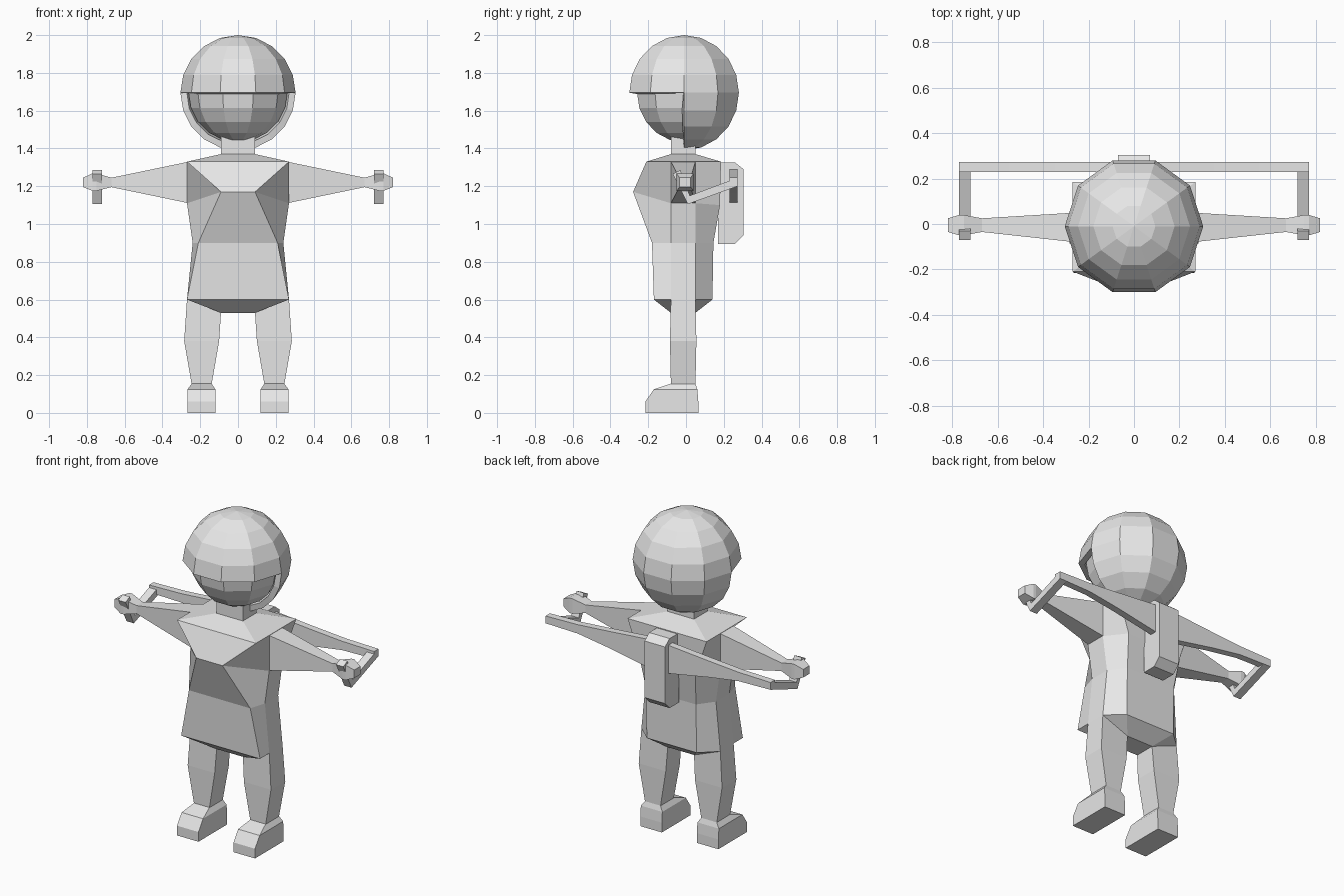
import bpy, bmesh
from mathutils import Matrix

if "Cube" in bpy.data.objects:
    bpy.data.objects.remove(bpy.data.objects["Cube"])

grey = bpy.data.materials.new("plain grey")
grey.use_nodes = True
COLOR = (0.8, 0.8, 0.8, 1)
grey.diffuse_color = COLOR
grey.node_tree.nodes["Principled BSDF"].inputs["Base Color"].default_value = COLOR


def finish(bm, name, mirror=False):
    bmesh.ops.recalc_face_normals(bm, faces=bm.faces)
    mesh = bpy.data.meshes.new(name)
    bm.to_mesh(mesh)
    bm.free()
    mesh.materials.append(grey)
    ob = bpy.data.objects.new(name, mesh)
    bpy.context.collection.objects.link(ob)
    if mirror:
        ob.modifiers.new("mirror", "MIRROR").use_mirror_merge = False
    return ob


def loft(name, rings, mirror=False):
    """Skin equal-length rings of points and cap both ends."""
    bm = bmesh.new()
    loops = [[bm.verts.new(p) for p in ring] for ring in rings]
    n = len(loops[0])
    for a, b in zip(loops, loops[1:]):
        for i in range(n):
            j = (i + 1) % n
            bm.faces.new((a[i], a[j], b[j], b[i]))
    bm.faces.new(loops[0])
    bm.faces.new(loops[-1])
    bmesh.ops.remove_doubles(bm, verts=bm.verts, dist=0.0005)
    return finish(bm, name, mirror)


def rect_z(z, x0, x1, y0, y1):
    return [(x0, y0, z), (x1, y0, z), (x1, y1, z), (x0, y1, z)]


def rect_x(x, y0, y1, z0, z1):
    return [(x, y0, z0), (x, y1, z0), (x, y1, z1), (x, y0, z1)]


def sphere(radius):
    bm = bmesh.new()
    bmesh.ops.create_uvsphere(bm, u_segments=10, v_segments=10, radius=radius)
    bmesh.ops.rotate(bm, verts=bm.verts, matrix=Matrix.Rotation(1.5707963, 3, "Z"))
    return bm


# Head and open-faced helmet
HEAD = (0, -0.01, 1.695)
finish(sphere(0.262), "head").location = HEAD
bm = sphere(0.305)
open_face = [f for f in bm.faces
             if f.calc_center_median().z < 0 and f.calc_center_median().y < 0]
bmesh.ops.delete(bm, geom=open_face, context="FACES")
helmet = finish(bm, "helmet")
helmet.location = HEAD
shell = helmet.modifiers.new("shell", "SOLIDIFY")
shell.thickness = 0.035
shell.offset = -1

# Neck
loft("neck", [rect_z(1.36, -.09, .09, -.08, .05), rect_z(1.47, -.09, .09, -.08, .05)])


# Torso: each half ring runs front corner, side front, side back, back corner
def torso_ring(half):
    return half + [(-x, y, z) for x, y, z in reversed(half)]


NECK_F, NECK_B = (.09, -.08), (.09, .05)
torso = [
    [(*NECK_F, 1.37), (*NECK_F, 1.37), (*NECK_B, 1.37), (*NECK_B, 1.37)],
    [(.27, -.21, 1.33), (.27, -.08, 1.33), (.27, .05, 1.33), (.27, .185, 1.33)],
    [(.09, -.28, 1.17), (.27, -.08, 1.11), (.27, .05, 1.11), (.19, .18, 1.1)],
    [(.21, -.18, .9), (.24, -.08, .9), (.24, .05, .9), (.17, .145, .9)],
    [(.27, -.17, .6), (.27, -.08, .6), (.27, .05, .6), (.17, .14, .6)],
    [(*NECK_F, .53), (*NECK_F, .53), (*NECK_B, .53), (*NECK_B, .53)],
]
loft("torso", [torso_ring(h) for h in torso])

# Arms with blocky hands
loft("arm", [rect_x(.26, -.08, .05, 1.11, 1.33),
             rect_x(.67, -.035, .025, 1.195, 1.245),
             rect_x(.75, -.05, .04, 1.175, 1.268),
             rect_x(.77, -.05, .04, 1.175, 1.268),
             rect_x(.82, -.035, .025, 1.195, 1.245)], mirror=True)

# Legs: slanted hip, knee, ankle
hip = [(.09, -.08, .53), (.27, -.08, .6), (.27, .05, .6), (.09, .05, .53)]
loft("leg", [hip,
             rect_z(.38, .10, .285, -.085, .055),
             rect_z(.15, .14, .245, -.08, .05)], mirror=True)

# Feet
loft("foot", [rect_z(0, .12, .267, -.215, .065),
              rect_z(.06, .12, .267, -.215, .065),
              rect_z(.125, .12, .267, -.17, .06),
              rect_z(.155, .14, .245, -.08, .05)], mirror=True)

# Back pack with chamfered rear edges
pack = [(.17, 1.325), (.26, 1.325), (.305, 1.29), (.305, .94), (.26, .895), (.17, .895)]
loft("back_pack", [[(x, y, z) for y, z in pack] for x in (-.07, .07)])

# Tapered rear bar reaching out from the pack
loft("rear_bar", [rect_x(x, .23, .273, z0, z1) for x, z0, z1 in (
    (.05, 1.11, 1.29), (.35, 1.165, 1.265), (.55, 1.195, 1.25), (.77, 1.2, 1.245))],
     mirror=True)

# Control rods: link from the bar to the slanted grip held in the hand
rod = [((.273, 1.2), (.273, 1.245)),
       ((.01, 1.105), (.02, 1.15)),
       ((-.07, 1.265), (-.03, 1.285))]
loft("control_rod", [[(.72, *a), (.77, *a), (.77, *b), (.72, *b)] for a, b in rod],
     mirror=True)
